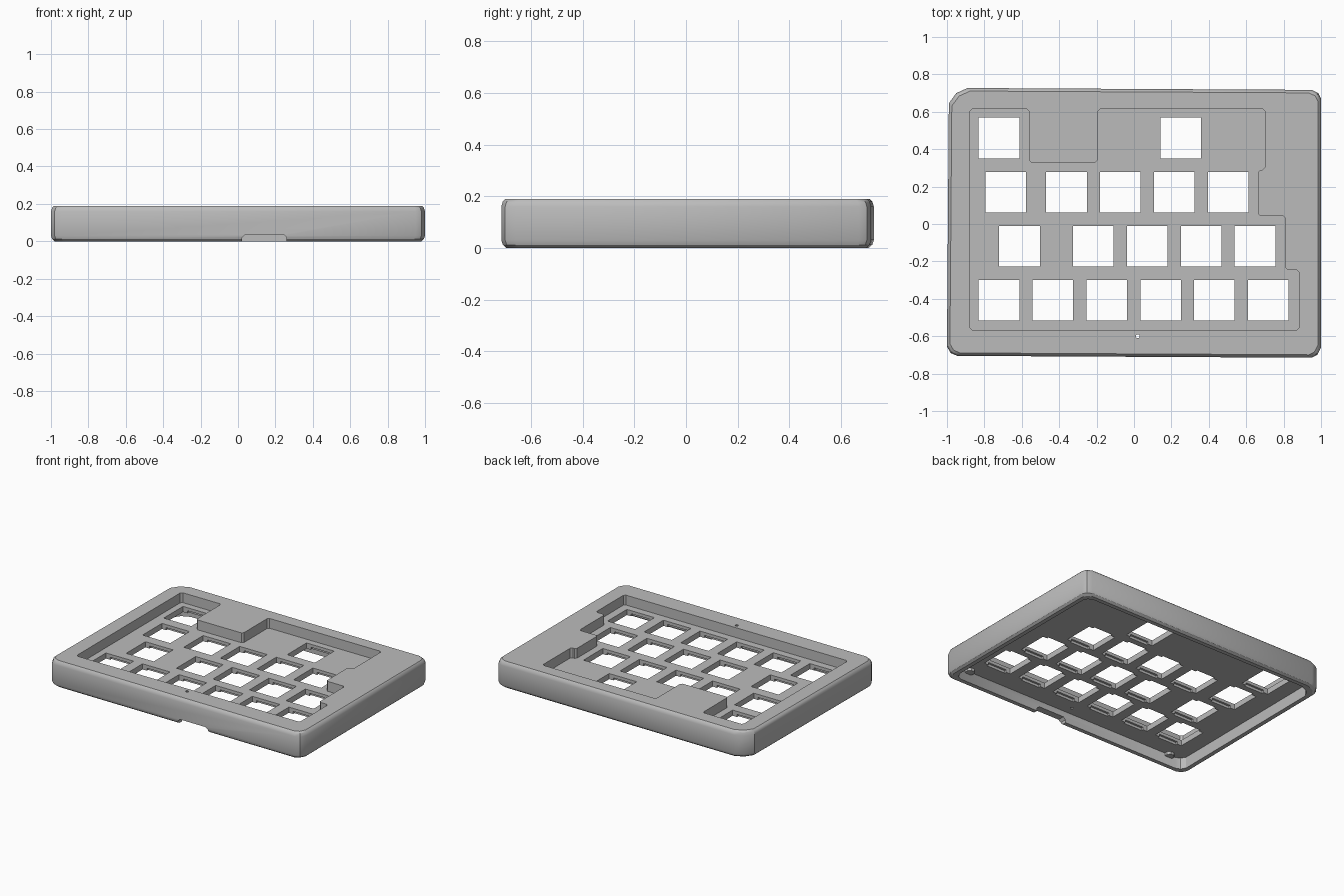
import bpy, bmesh
from mathutils import Vector

cube = bpy.data.objects.get("Cube")
if cube:
    bpy.data.objects.remove(cube, do_unlink=True)

HEIGHT, PLATE_TOP, PLATE_BOTTOM = 0.19, 0.12, 0.08
PITCH, KEY = 0.288, 0.217

grey = bpy.data.materials.new("case grey")
grey.use_nodes = True
colour = (0.5, 0.5, 0.5, 1)
grey.diffuse_color = colour
grey.node_tree.nodes["Principled BSDF"].inputs["Base Color"].default_value = colour


def chamfer(points, size):
    """Cut every corner of a polygon by a small amount."""
    pts = [Vector(p) for p in points]
    out = []
    for i, p in enumerate(pts):
        for q in (pts[i - 1], pts[(i + 1) % len(pts)]):
            out.append(p + (q - p).normalized() * size)
    return out


def loft(bm, rings):
    """Closed solid through rings of 3D points."""
    loops = [[bm.verts.new(p) for p in ring] for ring in rings]
    n = len(loops[0])
    for a, b in zip(loops, loops[1:]):
        for i in range(n):
            j = (i + 1) % n
            bm.faces.new((a[i], a[j], b[j], b[i]))
    bm.faces.new(loops[0][::-1])
    bm.faces.new(loops[-1])


def prism(bm, outline, z0, z1):
    loft(bm, [[(p[0], p[1], z) for p in outline] for z in (z0, z1)])


def box(bm, x, y, w, d, z0, z1):
    w, d = w / 2, d / 2
    prism(bm, [(x - w, y - d), (x + w, y - d), (x + w, y + d), (x - w, y + d)], z0, z1)


def finish(bm, name):
    bmesh.ops.recalc_face_normals(bm, faces=bm.faces)
    mesh = bpy.data.meshes.new(name)
    bm.to_mesh(mesh)
    bm.free()
    mesh.materials.append(grey)
    ob = bpy.data.objects.new(name, mesh)
    bpy.context.collection.objects.link(ob)
    return ob


def cut(target, bm, name):
    cutter = finish(bm, name)
    cutter.hide_render = True
    mod = target.modifiers.new(name, "BOOLEAN")
    mod.operation, mod.solver, mod.object = "DIFFERENCE", "EXACT", cutter
    bpy.context.view_layer.objects.active = target
    bpy.ops.object.modifier_apply(modifier=name)
    bpy.data.objects.remove(cutter, do_unlink=True)


# Outer body: slightly uneven outline with softened rims
outline = [(-0.945, -0.705), (0.95, -0.715), (0.98, -0.70), (1, -0.66),
           (1, 0.67), (0.985, 0.70), (0.95, 0.717), (-0.89, 0.727),
           (-0.95, 0.70), (-0.99, 0.645), (-1, -0.655), (-0.98, -0.69)]


def inset(d, z):
    return [(x * (1 - d), y * (1 - d / 0.72), z) for x, y in outline]


bm = bmesh.new()
loft(bm, [inset(0.02, 0), inset(0.006, 0.012), inset(0, 0.03),
          inset(0, HEIGHT - 0.03), inset(0.006, HEIGHT - 0.01), inset(0.016, HEIGHT)])
case = finish(bm, "keyboard_case")

# Hollow underside
bm = bmesh.new()
loft(bm, [inset(0.05, -0.1), inset(0.05, PLATE_BOTTOM)])
cut(case, bm, "underside_cavity")

# Stepped key well in the top
well = [(-0.877, -0.567), (0.882, -0.567), (0.882, -0.246), (0.81, -0.246),
        (0.81, 0.043), (0.663, 0.043), (0.663, 0.29), (0.70, 0.29),
        (0.70, 0.615), (-0.193, 0.615), (-0.193, 0.33), (-0.562, 0.33),
        (-0.562, 0.615), (-0.877, 0.615)]
bm = bmesh.new()
prism(bm, chamfer(well, 0.012), PLATE_TOP, 0.3)
cut(case, bm, "key_well")

# Key openings, row by row
rows = [(0.46, [-0.722, 0.25]),
        (0.17, [-0.685] + [-0.361 + PITCH * i for i in range(4)]),
        (-0.12, [-0.612] + [-0.217 + PITCH * i for i in range(4)]),
        (-0.407, [-0.722 + PITCH * i for i in range(6)])]
keys = [(x, y) for y, xs in rows for x in xs]
bm = bmesh.new()
for x, y in keys:
    box(bm, x, y, KEY, KEY, 0.04, 0.16)
cut(case, bm, "key_openings")

# Clip recesses below each opening
bm = bmesh.new()
for x, y in keys:
    box(bm, x, y, 0.15, KEY + 0.03, 0.04, PLATE_TOP - 0.022)
cut(case, bm, "clip_recesses")

# Pinhole through the front rim
bm = bmesh.new()
prism(bm, chamfer([(0.01, -0.61), (0.03, -0.61), (0.03, -0.59), (0.01, -0.59)], 0.006), 0.02, 0.3)
cut(case, bm, "pinhole")

# Cable notch in the lower front edge
notch = [(0.022, -0.05), (0.26, -0.05), (0.26, 0.02), (0.243, 0.037), (0.04, 0.037), (0.022, 0.02)]
bm = bmesh.new()
loft(bm, [[(x, y, z) for x, z in notch] for y in (-0.8, -0.62)])
cut(case, bm, "cable_notch")

# Small posts inside the front wall
for side, name in ((1, "left"), (-1, "right")):
    bm = bmesh.new()
    x, y, r = side * 0.84, -0.645, 0.03
    square = [(x - r, y - r), (x + r, y - r), (x + r, y + r), (x - r, y + r)]
    prism(bm, chamfer(square, 0.018), 0.06, PLATE_BOTTOM + 0.01)
    finish(bm, name + "_front_post")

# Smooth shading with crisp edges
bpy.ops.object.select_all(action="DESELECT")
case.select_set(True)
bpy.context.view_layer.objects.active = case
bpy.ops.object.shade_smooth_by_angle(angle=0.5)
